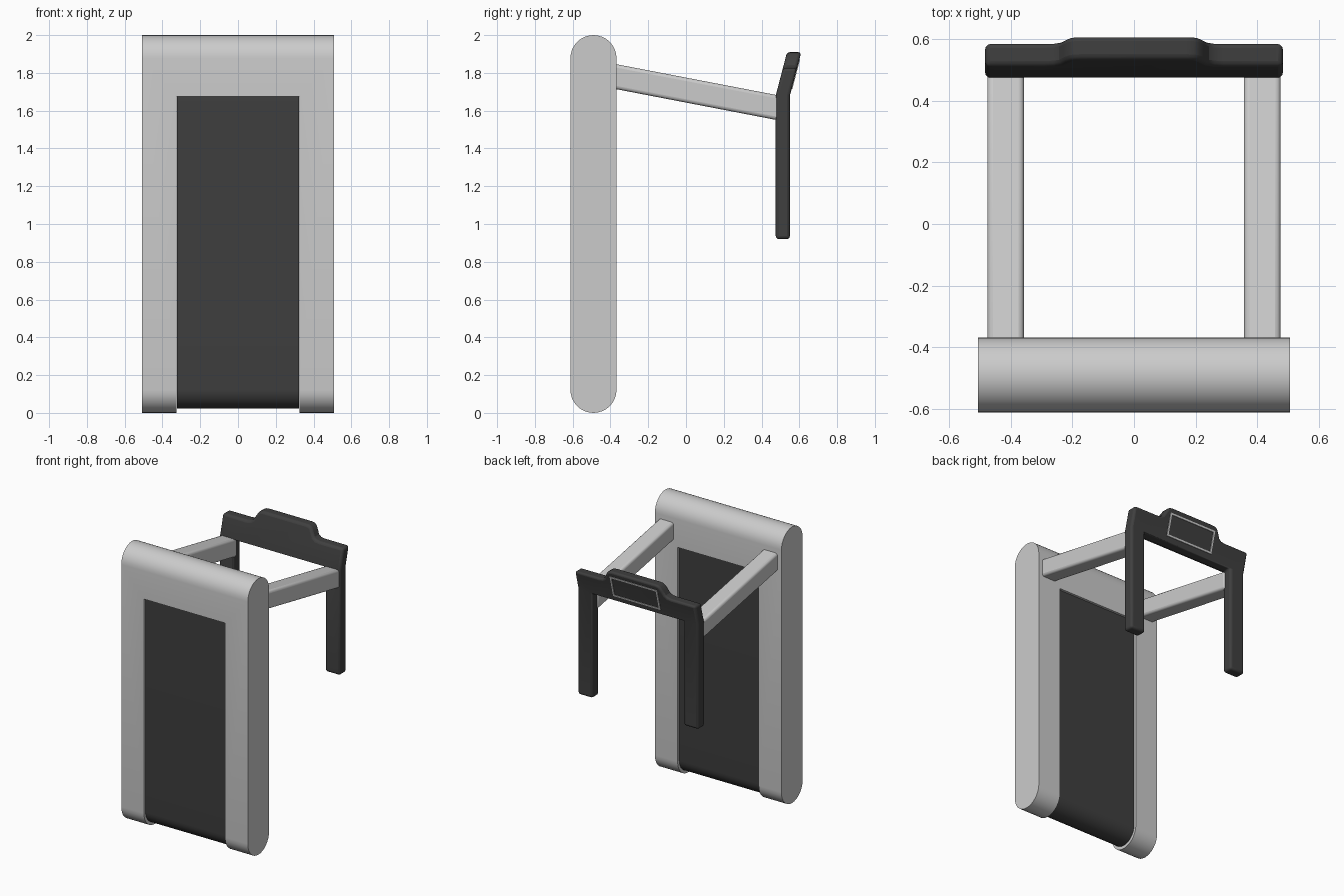
import bpy, bmesh, math
from mathutils import Vector

if "Cube" in bpy.data.objects:
    bpy.data.objects.remove(bpy.data.objects["Cube"])

dark = bpy.data.materials.new("dark_rubber")
dark.diffuse_color = (0.05, 0.05, 0.05, 1)
dark.use_nodes = True
dark.node_tree.nodes["Principled BSDF"].inputs["Base Color"].default_value = dark.diffuse_color


def finish(name, bm, mat=None, bevel=0.0, segments=2):
    bmesh.ops.recalc_face_normals(bm, faces=bm.faces)
    mesh = bpy.data.meshes.new(name)
    bm.to_mesh(mesh)
    bm.free()
    ob = bpy.data.objects.new(name, mesh)
    bpy.context.collection.objects.link(ob)
    if mat:
        mesh.materials.append(mat)
    if bevel:
        m = ob.modifiers.new("bevel", 'BEVEL')
        m.width, m.segments = bevel, segments
        m.limit_method, m.angle_limit = 'ANGLE', math.radians(45)
    return ob


def extrude(bm, faces, offset):
    geo = bmesh.ops.extrude_face_region(bm, geom=faces, use_keep_orig=True)["geom"]
    verts = [g for g in geo if isinstance(g, bmesh.types.BMVert)]
    bmesh.ops.translate(bm, verts=verts, vec=offset)


def prism(profile, offset):
    bm = bmesh.new()
    extrude(bm, [bm.faces.new([bm.verts.new(p) for p in profile])], offset)
    return bm


def smooth(ob, angle=30):
    bpy.context.view_layer.objects.active = ob
    for o in bpy.context.selected_objects:
        o.select_set(False)
    ob.select_set(True)
    bpy.ops.object.shade_smooth_by_angle(angle=math.radians(angle))


def slab(name, half_width, r, z0, z1, round_top, mat=None):
    """Upright slab with rounded ends seen from the side."""
    n, yc = 16, -0.49
    pts = [(-half_width, yc - r * math.cos(math.pi * i / n),
            z0 + r - r * math.sin(math.pi * i / n)) for i in range(n + 1)]
    if round_top:
        pts += [(-half_width, yc + r * math.cos(math.pi * i / n),
                 z1 - r + r * math.sin(math.pi * i / n)) for i in range(n + 1)]
    else:
        pts += [(-half_width, yc + r, z1), (-half_width, yc - r, z1)]
    ob = finish(name, prism(pts, Vector((2 * half_width, 0, 0))), mat)
    return ob


# Deck with the belt opening cut through it
deck = slab("deck", 0.507, 0.122, 0, 2, True)
bm = bmesh.new()
bmesh.ops.create_cube(bm, size=1)
bmesh.ops.scale(bm, verts=bm.verts, vec=(0.65, 1, 1.775))
bmesh.ops.translate(bm, verts=bm.verts, vec=(0, -0.49, 0.7875))
cutter = finish("belt_opening_cutter", bm)
cutter.hide_render = True
cutter.hide_viewport = True
cut = deck.modifiers.new("belt_opening", 'BOOLEAN')
cut.operation, cut.object, cut.solver = 'DIFFERENCE', cutter, 'EXACT'
smooth(deck)

# Running belt
belt = slab("running_belt", 0.324, 0.105, 0.022, 1.675, False, dark)
smooth(belt)

# Sloping uprights between deck and console
slope = -0.1923
for side, name in ((1, "upright_right"), (-1, "upright_left")):
    y0, y1 = -0.385, 0.50
    zc = 1.78 + slope * (y0 + 0.37)
    prof = [(side * x, y0, zc + z) for x, z in
            ((0.357, -0.066), (0.476, -0.066), (0.476, 0.066), (0.357, 0.066))]
    arm = finish(name, prism(prof, Vector((0, y1 - y0, slope * (y1 - y0)))),
                 bevel=0.018, segments=3)
    smooth(arm)

# Handle frame: two legs and a tilted console panel
bend, tilt, yf, yb = 1.68, 0.06 / 0.23, 0.475, 0.55
half_top = [(0.483, 1.825), (0.29, 1.825), (0.262, 1.829), (0.243, 1.841),
            (0.228, 1.870), (0.212, 1.896), (0.195, 1.907), (0.17, 1.91)]
bm = bmesh.new()
V = lambda x, z: bm.verts.new((x, yf, z))
inner = {s: V(s * 0.365, bend) for s in (1, -1)}
outer = {s: V(s * 0.483, bend) for s in (1, -1)}
right = [V(x, z) for x, z in half_top]
left = [V(-x, z) for x, z in reversed(half_top)]
faces = [bm.faces.new([inner[-1], inner[1], outer[1]] + right + left + [outer[-1]])]
for s in (1, -1):
    faces.append(bm.faces.new([inner[s], outer[s], V(s * 0.483, 0.92), V(s * 0.365, 0.92)]))
bmesh.ops.recalc_face_normals(bm, faces=bm.faces)
extrude(bm, faces, Vector((0, yb - yf, 0)))
for v in bm.verts:
    v.co.y += max(0, v.co.z - bend) * tilt
frame = finish("handle_frame_and_console", bm, dark, bevel=0.016, segments=3)
smooth(frame)

# Thin screen border on the user side of the console
bm = bmesh.new()
rings = []
for hw, za, zb in ((0.19, 1.715, 1.872), (0.178, 1.727, 1.860)):
    rings.append([bm.verts.new((x, yb - 0.004 + (z - bend) * tilt, z))
                  for x, z in ((-hw, za), (hw, za), (hw, zb), (-hw, zb))])
faces = [bm.faces.new([rings[0][i], rings[0][(i + 1) % 4],
                       rings[1][(i + 1) % 4], rings[1][i]]) for i in range(4)]
extrude(bm, faces, Vector((0, 0.008, 0)))
finish("screen_border", bm)
